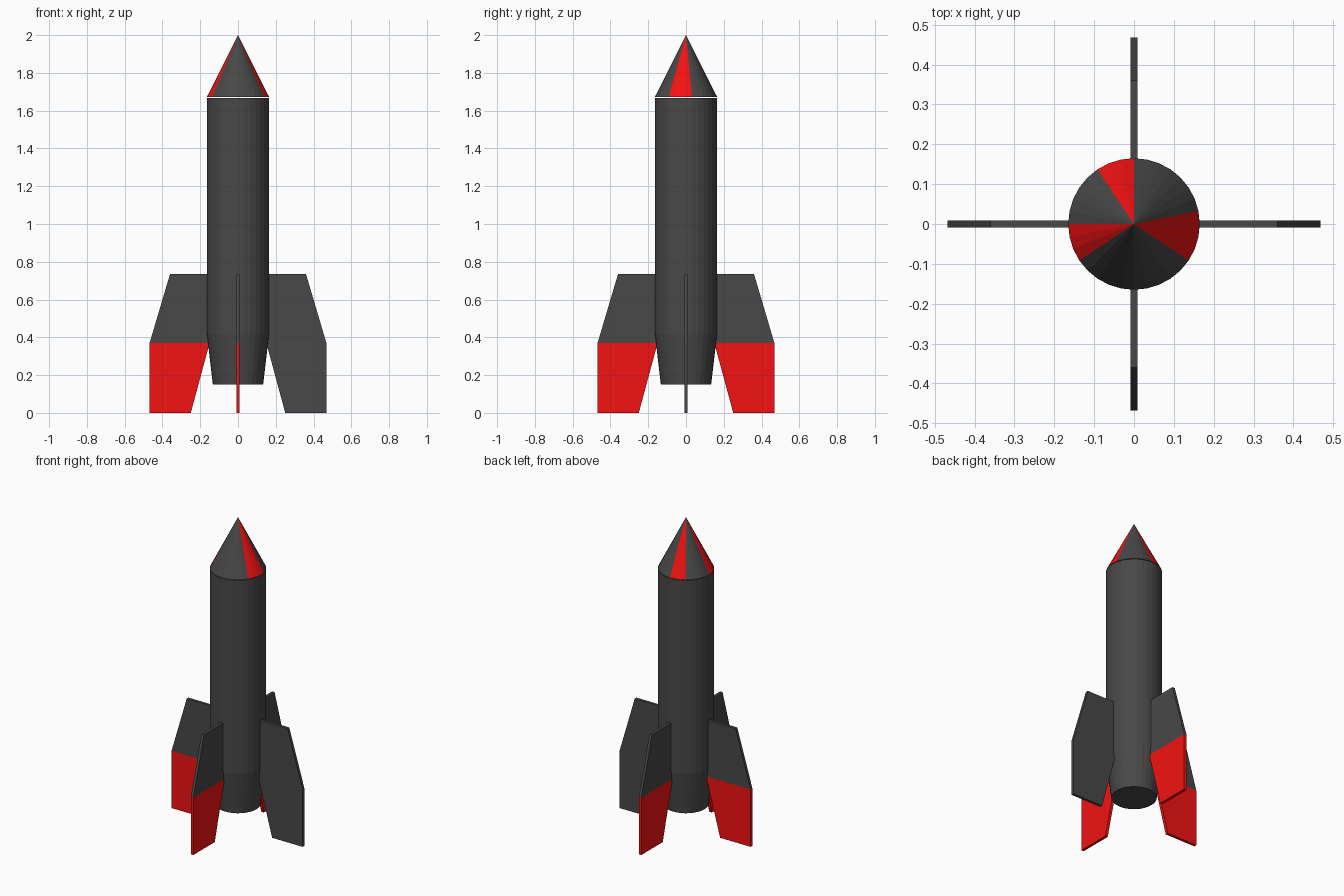
import bpy, bmesh, math
from mathutils import Matrix

if "Cube" in bpy.data.objects:
    bpy.data.objects.remove(bpy.data.objects["Cube"])

SIDES = 32
STEP = 360 / SIDES


def material(name, rgb):
    mat = bpy.data.materials.new(name)
    mat.diffuse_color = (*rgb, 1)
    mat.use_nodes = True
    mat.node_tree.nodes["Principled BSDF"].inputs["Base Color"].default_value = mat.diffuse_color
    return mat


GREY = material("dark_grey", (0.065, 0.065, 0.065))
RED = material("red", (0.9, 0.006, 0.006))


def finish(name, bm):
    bmesh.ops.recalc_face_normals(bm, faces=bm.faces[:])
    mesh = bpy.data.meshes.new(name)
    bm.to_mesh(mesh)
    bm.free()
    mesh.materials.append(GREY)
    mesh.materials.append(RED)
    obj = bpy.data.objects.new(name, mesh)
    bpy.context.collection.objects.link(obj)
    return obj


def lathe(rings):
    """Closed solid from (radius, z) rings; radius 0 makes a point."""
    bm = bmesh.new()
    loops = []
    for r, z in rings:
        count = SIDES if r else 1
        loops.append([bm.verts.new((r * math.cos(math.radians(i * STEP)),
                                    r * math.sin(math.radians(i * STEP)), z))
                      for i in range(count)])
    for a, b in zip(loops, loops[1:]):
        for i in range(SIDES):
            j = (i + 1) % SIDES
            if len(b) == 1:
                bm.faces.new((a[i], a[j], b[0]))
            else:
                bm.faces.new((a[i], a[j], b[j], b[i]))
    for loop in (loops[0], loops[-1]):
        if len(loop) > 1:
            bm.faces.new(loop)
    return bm


# Body tube with tapered tail
finish("body", lathe([(0.133, 0.15), (0.165, 0.42), (0.165, 1.668)]))

# Nose cone with three red wedges, just clear of the body
nose = lathe([(0.165, 1.672), (0, 2.0)])
for f in nose.faces:
    if len(f.verts) == 3:
        c = f.calc_center_median()
        angle = math.degrees(math.atan2(c.y, c.x)) % 360
        for start, end in ((90, 123.75), (180, 213.75), (326.25, 371.25)):
            if start < angle < end or start < angle + 360 < end:
                f.material_index = 1
finish("nose_cone", nose)

# Four fins: three with red tips, the right one plain
FIN = [(0.14, 0.735), (0.36, 0.735), (0.468, 0.37),
       (0.468, 0), (0.25, 0), (0.15, 0.37)]
THICK = 0.018


def fin(name, turn, red_tip):
    bm = bmesh.new()
    face = bm.faces.new([bm.verts.new((x, -THICK / 2, z)) for x, z in FIN])
    out = bmesh.ops.extrude_face_region(bm, geom=[face], use_keep_orig=True)
    for v in out["geom"]:
        if isinstance(v, bmesh.types.BMVert):
            v.co.y += THICK
    # Colour break
    bmesh.ops.bisect_plane(bm, geom=bm.verts[:] + bm.edges[:] + bm.faces[:],
                           plane_co=(0, 0, 0.37), plane_no=(0, 0, 1))
    for f in bm.faces:
        if red_tip and f.calc_center_median().z < 0.369:
            f.material_index = 1
    bm.transform(Matrix.Rotation(math.radians(turn), 4, 'Z'))
    finish(name, bm)


for name, turn, red_tip in (("right_fin", 0, False), ("back_fin", 90, True),
                            ("left_fin", 180, True), ("front_fin", 270, True)):
    fin(name, turn, red_tip)
